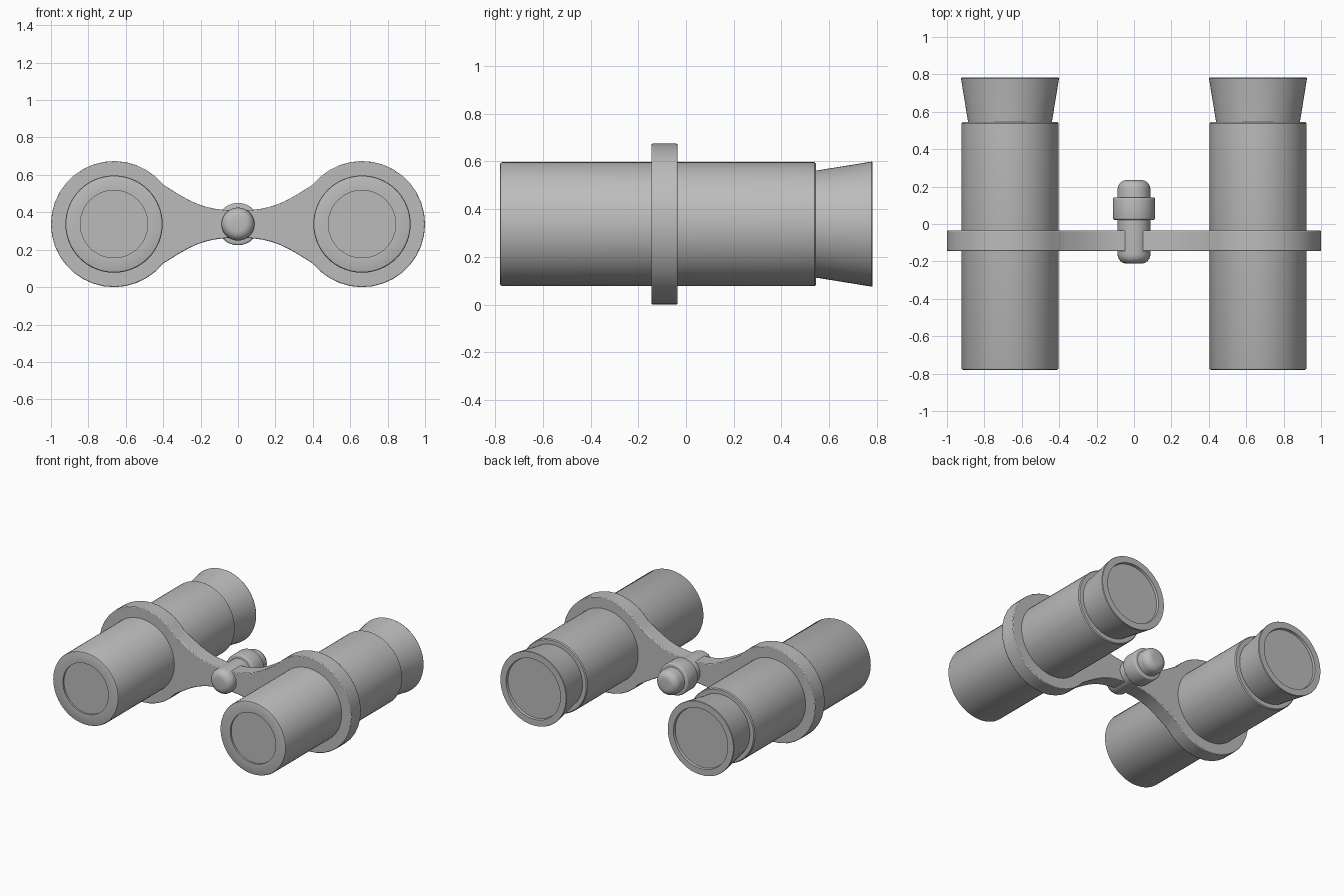
import bpy, bmesh, math
from mathutils import Vector

cube = bpy.data.objects.get("Cube")
if cube:
    bpy.data.objects.remove(cube, do_unlink=True)

AXIS_X, AXIS_Z = 0.663, 0.337

grey = bpy.data.materials.new("plain grey")
grey.use_nodes = True
grey.diffuse_color = (0.5, 0.5, 0.5, 1)
grey.node_tree.nodes["Principled BSDF"].inputs["Base Color"].default_value = (0.5, 0.5, 0.5, 1)


def finish(name, bm, angle=35):
    bmesh.ops.recalc_face_normals(bm, faces=bm.faces)
    mesh = bpy.data.meshes.new(name)
    bm.to_mesh(mesh)
    bm.free()
    mesh.materials.append(grey)
    obj = bpy.data.objects.new(name, mesh)
    bpy.context.collection.objects.link(obj)
    bpy.ops.object.select_all(action='DESELECT')
    obj.select_set(True)
    bpy.context.view_layer.objects.active = obj
    bpy.ops.object.shade_smooth_by_angle(angle=math.radians(angle))
    return obj


def lathe(name, profile, x, sides=64):
    """Spin (radius, y) points around an axis parallel to y."""
    bm = bmesh.new()
    verts = [bm.verts.new((x + r, y, AXIS_Z)) for r, y in profile]
    edges = [bm.edges.new(pair) for pair in zip(verts, verts[1:])]
    bmesh.ops.spin(bm, geom=verts + edges, cent=(x, 0, AXIS_Z), axis=(0, 1, 0),
                   angle=math.tau, steps=sides, use_duplicate=False)
    bmesh.ops.remove_doubles(bm, verts=bm.verts, dist=1e-5)
    return finish(name, bm)


def rounded(radius, front, back, bevel, steps=6):
    """Profile of a solid cylinder with rounded ends."""
    arc = [(radius - bevel + bevel * math.sin(a), bevel * (1 - math.cos(a)))
           for a in (i * math.pi / 2 / steps for i in range(steps + 1))]
    return ([(0, front)] + [(r, front + d) for r, d in arc]
            + [(r, back - d) for r, d in reversed(arc)] + [(0, back)])


# Barrels with recessed lenses and flared eyepieces
barrel = [(0, -0.765), (0.18, -0.765), (0.18, -0.778), (0.25, -0.78), (0.257, -0.777),
          (0.26, -0.77), (0.26, 0.538), (0.254, 0.545), (0, 0.545)]
eyepiece = [(0, 0.53), (0.223, 0.53), (0.225, 0.55), (0.262, 0.778), (0.26, 0.782),
            (0.215, 0.782), (0.212, 0.765), (0, 0.765)]
for side, x in (("left", AXIS_X), ("right", -AXIS_X)):
    lathe(side + "_barrel", barrel, x)
    lathe(side + "_eyepiece", eyepiece, x)

# Central hinge rod and focus wheel
lathe("hinge_rod", rounded(0.088, -0.212, 0.235, 0.05), 0, 48)
lathe("focus_wheel", rounded(0.113, 0.022, 0.142, 0.01, 3), 0, 48)

# Bridge plate: two round collars joined by a curved waist
R = 0.337
start = math.radians(141.3)
quarter = [(0, 0.07), (0.085, 0.077), (0.13, 0.083), (0.176, 0.094), (0.222, 0.11),
           (0.267, 0.131), (0.31, 0.155), (0.355, 0.183)]
quarter += [(AXIS_X + R * math.cos(a), R * math.sin(a))
            for a in (start * (1 - i / 14) for i in range(15))]
top = [(-x, z) for x, z in reversed(quarter)] + quarter[1:]
outline = top + [(x, -z) for x, z in reversed(top[1:-1])]
bm = bmesh.new()
face = bm.faces.new([bm.verts.new((x, -0.145, AXIS_Z + z)) for x, z in outline])
sweep = bmesh.ops.extrude_face_region(bm, geom=[face])
bmesh.ops.translate(bm, vec=Vector((0, 0.11, 0)),
                    verts=[v for v in sweep["geom"] if isinstance(v, bmesh.types.BMVert)])
bridge = finish("bridge_plate", bm, 30)
bevel = bridge.modifiers.new("edge bevel", 'BEVEL')
bevel.width = 0.005
bevel.segments = 2
bevel.limit_method = 'ANGLE'
bevel.angle_limit = math.radians(50)
